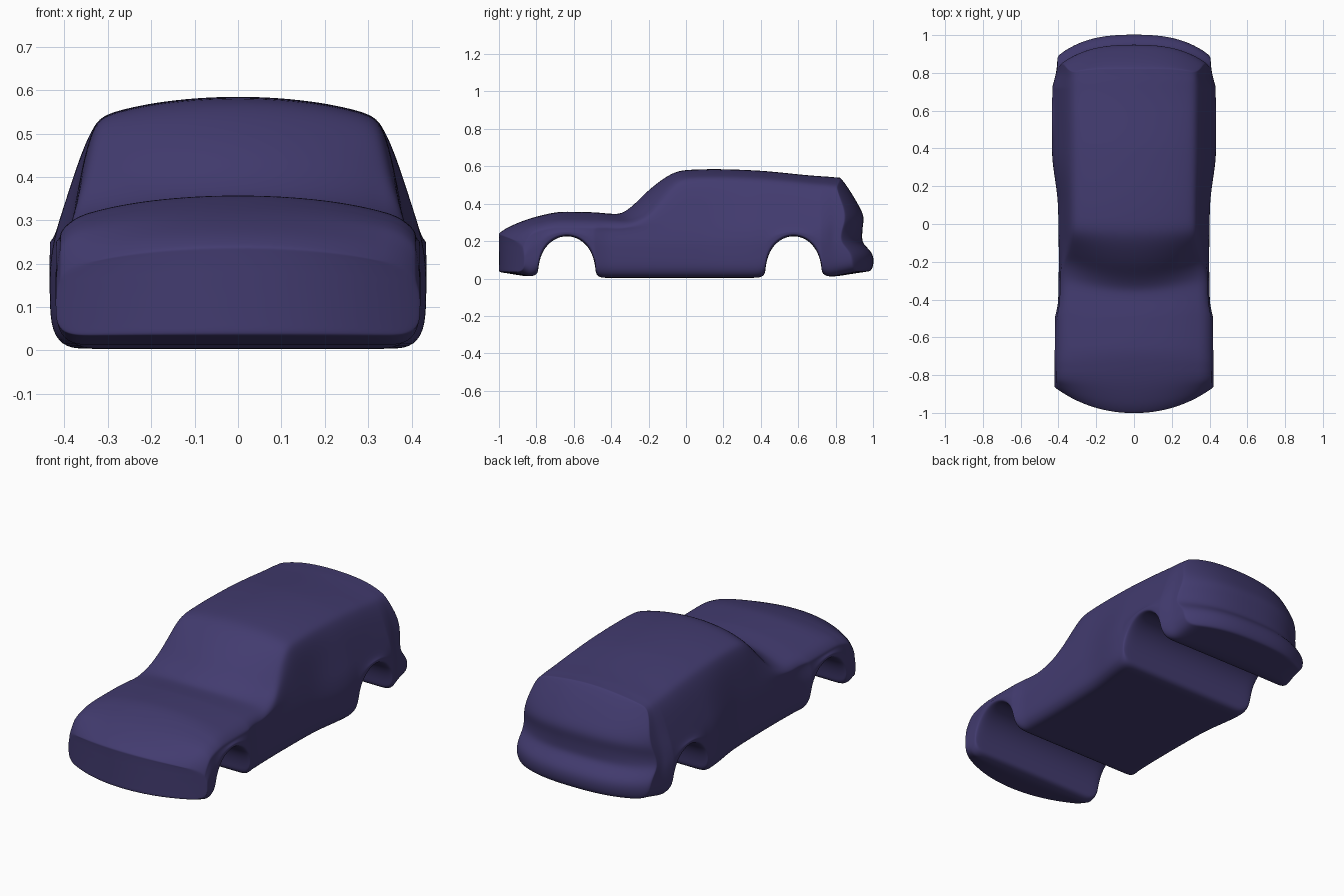
import bpy, bmesh, math

cube = bpy.data.objects.get("Cube")
if cube:
    bpy.data.objects.remove(cube, do_unlink=True)


def lerp(a, b, t):
    return a + (b - a) * t


def curve(points, t):
    """Smooth monotone interpolation through (position, value) pairs."""
    if t <= points[0][0]:
        return points[0][1]
    if t >= points[-1][0]:
        return points[-1][1]
    slopes = [(q[1] - p[1]) / (q[0] - p[0]) for p, q in zip(points, points[1:])]

    def tangent(i):
        if i == 0 or i == len(slopes):
            return slopes[min(i, len(slopes) - 1)]
        a, b = slopes[i - 1], slopes[i]
        return 2 * a * b / (a + b) if a * b > 0 else 0

    i = next(n for n in range(len(slopes)) if t <= points[n + 1][0])
    (p, a), (q, b) = points[i], points[i + 1]
    w = q - p
    s = (t - p) / w
    bulge = s * (1 - s) * ((tangent(i) - slopes[i]) * (1 - s) - (tangent(i + 1) - slopes[i]) * s) * w
    return lerp(a, b, s) + bulge


# Profiles along the car
TOP = [(-1, .24), (-.97, .265), (-.9, .298), (-.8, .332), (-.65, .358), (-.5, .355), (-.36, .345),
       (-.2, .475), (-.1, .55), (-.03, .58), (.15, .586), (.35, .58), (.76, .546), (1, .54)]
WIDTH = [(-1, .42), (-.8, .42), (-.5, .418), (-.42, .402), (-.2, .398), (.1, .402), (.38, .434),
         (.74, .432), (.8, .415), (1, .405)]
TAIL = [(.03, .985), (.07, 1.005), (.13, 1.005), (.16, .985), (.19, .942), (.26, .942), (.33, .956),
        (.38, .93), (.45, .89), (.51, .85), (.54, .825)]

# Section layout: column fractions, lower and upper row fractions
COLS = [-1, -.85, -.6, -.3, 0, .3, .6, .85, 1]
CROWN = {0: 0, .3: .07, .6: .3, .85: .66, 1: 1}
LOWER = [0, .15, .4, .6, .75, 1]
UPPER = [.2, .45, .7, .9, 1]
HOOD_X = [.402, .392, .376, .352, .33]
CABIN_X = [.388, .372, .355, .336, .315]
ROWS = len(LOWER) + len(UPPER)
NOSE_BASE, TAIL_BASE = -.82, .755


def arch(centre, radius):
    """Stations following one wheel arch: lower y, lower z, upper y, end blend."""
    return [(centre - radius * math.cos(math.radians(a)), .008 + .22 * math.sin(math.radians(a)) ** .8,
             centre + (a / 90 - 1) * radius, 0) for a in (2, 8, 22, 38, 56, 74, 90, 106, 124, 142, 158, 172, 178)]


stations = []
for s in (1, .93, .75, .4, .1):
    y = lerp(NOSE_BASE, -1, s)
    stations.append((y, lerp(.006, .035, s), y, -s))
stations += arch(-.637, .155)
stations += [(y, .004, y, 0) for y in (-.46, -.42, -.38, -.34, -.28, -.22, -.16, -.1, -.04,
                                       .04, .12, .2, .28, .35, .4)]
stations += arch(.575, .152)
for s in (.08, .4, .75, .93, 1):
    y = lerp(TAIL_BASE, 1, s)
    stations.append((y, lerp(.004, .04, s), y, s))


def body_point(station, row, col):
    low_y, low_z, y, end = station
    top, width = curve(TOP, y), curve(WIDTH, y)
    shoulder = min(.26, top - .09)
    height = top - shoulder
    cabin = min(max((height - .1) / .2, 0), 1)
    edge = lerp(.62, .86, cabin) * height
    rise = 0
    if row < len(LOWER):                       # sills, wings and doors
        f = LOWER[row]
        z = lerp(low_z, shoulder, f)
        y = lerp(low_y, y, f)
        x = width - (.035, .004, 0, 0, 0, .01)[row]
    else:                                      # bonnet, glass and roof
        k = row - len(LOWER)
        rise = UPPER[k]
        z = shoulder + edge * rise
        x = lerp(HOOD_X[k], CABIN_X[k], cabin) + (width - .41) * (1 - rise)
    full = shoulder + edge
    z += (z - low_z) / (full - low_z) * (height - edge) * (1 - CROWN[abs(col)])
    x *= col
    # Curve the windscreen in plan, then wrap the two ends
    screen = max(0, 1 - abs(y + .27) / .3)
    y += .07 * screen * rise * (x / .33) ** 2
    if end < 0:
        y = lerp(NOSE_BASE, -1.003 + .13 * abs(x / .41) ** 2.2, -end)
    elif end > 0:
        y = lerp(TAIL_BASE, curve(TAIL, z) - .11 * abs(x / .4) ** 3, end)
    return x, y, z


def build_body():
    bm = bmesh.new()
    verts = {}

    def vert(i, r, c):
        key = (i, r, c)
        if key not in verts:
            verts[key] = bm.verts.new(body_point(stations[i], r, COLS[c]))
        return verts[key]

    def quad(*keys):
        bm.faces.new([vert(*k) for k in keys])

    last, top, side = len(stations) - 1, ROWS - 1, len(COLS) - 1
    for i in range(last):
        for c in range(side):                  # underside and top
            for r in (0, top):
                quad((i, r, c), (i + 1, r, c), (i + 1, r, c + 1), (i, r, c + 1))
        for r in range(top):                   # flanks
            for c in (0, side):
                quad((i, r, c), (i + 1, r, c), (i + 1, r + 1, c), (i, r + 1, c))
    for i in (0, last):                        # nose and tail
        for r in range(top):
            for c in range(side):
                quad((i, r, c), (i, r, c + 1), (i, r + 1, c + 1), (i, r + 1, c))
    bmesh.ops.recalc_face_normals(bm, faces=bm.faces)
    mesh = bpy.data.meshes.new("car_body")
    bm.to_mesh(mesh)
    bm.free()
    return mesh


paint = bpy.data.materials.new("deep_violet_paint")
paint.use_nodes = True
colour = (.055, .044, .16, 1)
paint.diffuse_color = colour
paint.node_tree.nodes["Principled BSDF"].inputs["Base Color"].default_value = colour

body = bpy.data.objects.new("car_body", build_body())
bpy.context.collection.objects.link(body)
body.data.materials.append(paint)
body.data.polygons.foreach_set("use_smooth", [True] * len(body.data.polygons))
smooth = body.modifiers.new("smooth_surface", "SUBSURF")
smooth.levels = smooth.render_levels = 2
